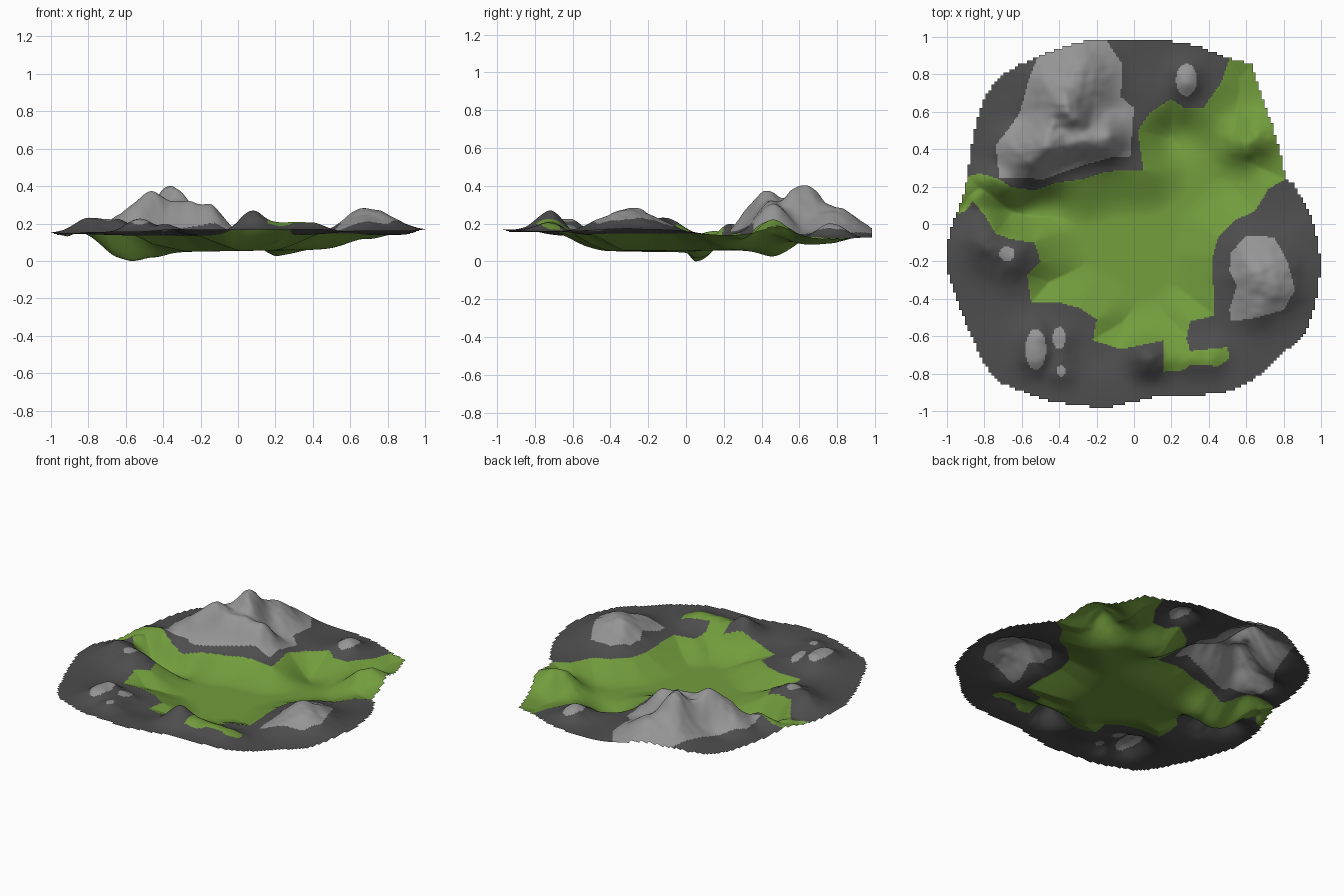
import bpy, bmesh, math
from mathutils import Vector, noise

# --- Map outlines, read from above ---
ISLAND = [(-.20,.99),(.14,.99),(.35,.95),(.47,.90),(.63,.85),(.66,.76),(.70,.64),(.74,.53),(.78,.39),
          (.81,.24),(.85,.22),(.90,.13),(.95,.04),(.99,-.13),(1,-.24),(.97,-.43),(.93,-.56),(.87,-.63),
          (.77,-.71),(.68,-.80),(.57,-.87),(.46,-.91),(.14,-.92),(0,-.95),(-.15,-.985),(-.29,-.97),
          (-.45,-.95),(-.61,-.89),(-.73,-.84),(-.80,-.75),(-.85,-.64),(-.90,-.53),(-.96,-.37),(-1,-.24),
          (-1,-.11),(-.97,0),(-.92,.13),(-.89,.24),(-.87,.40),(-.84,.56),(-.80,.67),(-.73,.78),
          (-.61,.85),(-.48,.91),(-.34,.96)]
MEADOW = [(.52,.92),(.47,.76),(.37,.62),(.27,.62),(.2,.67),(.08,.59),(.02,.5),(.05,.29),(-.15,.28),
          (-.27,.24),(-.42,.22),(-.53,.18),(-.66,.2),(-.72,.24),(-.82,.27),(-.95,.24),(-.96,.05),
          (-.9,.07),(-.86,.12),(-.8,.05),(-.74,-.05),(-.66,-.08),(-.53,-.1),(-.5,-.2),(-.57,-.27),
          (-.55,-.42),(-.4,-.42),(-.29,-.45),(-.2,-.51),(-.22,-.62),(-.07,-.67),(.03,-.65),(.16,-.62),
          (.28,-.61),(.3,-.52),(.43,-.49),(.42,-.18),(.45,-.07),(.54,.02),(.65,.07),(.72,.19),(.83,.25),(.9,.9)]
PATCH = [(.16,-.62),(.28,-.61),(.3,-.68),(.5,-.66),(.51,-.72),(.45,-.76),(.3,-.75),(.27,-.78),(.16,-.79)]
BIG_ROCK = [(-.47,1),(-.16,1),(-.06,.85),(-.07,.68),(0,.62),(-.02,.36),(-.1,.36),(-.25,.32),(-.4,.27),
            (-.48,.24),(-.72,.25),(-.74,.42),(-.61,.59),(-.56,.78)]
SIDE_ROCK = [(.6,-.06),(.75,-.07),(.82,-.2),(.86,-.35),(.8,-.46),(.66,-.5),(.52,-.52),(.51,-.46),
             (.55,-.33),(.51,-.25),(.52,-.15)]
# small bare spots: x, y, radius x, radius y
SPOTS = [(.28,.77,.055,.085),(-.68,-.16,.04,.04),(-.525,-.67,.055,.11),(-.40,-.61,.035,.06),(-.39,-.785,.025,.03)]
# ground level before hills: x, y, z
LEVELS = [(-1,-.2,.13),(-.95,.1,.115),(-.85,.45,.13),(-.6,.85,.12),(0,.98,.105),(.4,.92,.105),(.65,.8,.1),
          (.8,.3,.12),(1,-.2,.145),(.75,-.72,.14),(.3,-.9,.15),(-.2,-.98,.15),(-.7,-.85,.135),
          (.42,-.2,.118),(.3,-.55,.12),(-.2,-.55,.115),(-.53,-.3,.115),(-.5,.19,.12),(.1,.6,.12)]
# hills and dips: segment ax, ay, bx, by, height, spread
HILLS = [(-.53,.39,-.46,.43,.185,.085),(-.46,.43,-.16,.46,.165,.08),(-.36,.61,-.36,.63,.25,.09),
         (-.42,.52,-.3,.54,.165,.09),(-.38,.72,-.3,.78,.15,.13),(-.6,.34,-.62,.4,.09,.08),
         (.69,-.27,.71,-.30,.125,.12),(.62,-.15,.66,-.42,.07,.09),
         (.07,-.72,.09,-.72,.11,.07),(.2,-.70,.4,-.71,.055,.065),
         (-.78,-.1,-.66,-.17,.09,.09),(-.52,-.62,-.52,-.7,.08,.07),(-.40,-.62,-.39,-.78,.045,.06),
         (.28,.76,.28,.79,.07,.06),(.59,.43,.64,.46,.12,.085),(-.8,.2,-.7,.22,.06,.07)]
DIPS = [(-.66,.05,-.60,.06,.055,.075),(-.50,.11,-.45,.11,.06,.075),(.2,.48,.24,.5,.045,.08)]


def seg_dist(x, y, ax, ay, bx, by):
    dx, dy = bx - ax, by - ay
    t = max(0, min(1, ((x - ax) * dx + (y - ay) * dy) / (dx * dx + dy * dy)))
    return math.hypot(x - ax - t * dx, y - ay - t * dy)


def edges(poly):
    return zip(poly, poly[1:] + poly[:1])


def inside(x, y, poly):
    hit = False
    for (ax, ay), (bx, by) in edges(poly):
        if (ay > y) != (by > y) and x < (bx - ax) * (y - ay) / (by - ay) + ax:
            hit = not hit
    return hit


def depth_in(x, y, poly):
    """Distance to the border, zero when outside."""
    if not inside(x, y, poly):
        return 0
    return min(seg_dist(x, y, *a, *b) for a, b in edges(poly))


def swell(x, y, hill):
    return hill[4] * math.exp(-.5 * (seg_dist(x, y, *hill[:4]) / hill[5]) ** 2)


def ground(x, y):
    w = [((x - a) ** 2 + (y - b) ** 2 + .01) ** -1.8 for a, b, _ in LEVELS]
    return sum(k * p[2] for k, p in zip(w, LEVELS)) / sum(w)


def height(x, y):
    # valley floor sinks away from the meadow border and the rim
    t = min(1, min(depth_in(x, y, MEADOW), depth_in(x, y, ISLAND)) / .25)
    s = .5 * t * t * (3 - 2 * t) + .5 * t * (2 - t)
    z = ground(x, y) * (1 - s) + (.034 + .015 * x) * s
    hills = sum(swell(x, y, h) ** 3 for h in HILLS) ** (1 / 3)
    rough = noise.noise(Vector((x * 9, y * 9, 3))) * .6 + noise.noise(Vector((x * 19, y * 19, 7))) * .25
    z += hills * (1 + .22 * rough)
    return z - sum(swell(x, y, d) for d in DIPS)


def colour(x, y):
    if inside(x, y, BIG_ROCK) or inside(x, y, SIDE_ROCK):
        return 2
    if any(((x - a) / c) ** 2 + ((y - b) / d) ** 2 < 1 for a, b, c, d in SPOTS):
        return 2
    return 0 if inside(x, y, MEADOW) or inside(x, y, PATCH) else 1


# --- Terrain sheet: a grid trimmed to the island, refined, coloured and raised ---
bm = bmesh.new()
bmesh.ops.create_grid(bm, x_segments=126, y_segments=126, size=1)
outside = [f for f in bm.faces if not inside(*f.calc_center_median().xy, ISLAND)]
bmesh.ops.delete(bm, geom=outside, context='FACES')
bmesh.ops.subdivide_edges(bm, edges=bm.edges[:], cuts=1, use_grid_fill=True)
for f in bm.faces:
    f.material_index = colour(*f.calc_center_median().xy)
    f.smooth = True
for v in bm.verts:
    v.co.z = height(v.co.x, v.co.y)
low = min(v.co.z for v in bm.verts)
for v in bm.verts:
    v.co.z -= low

mesh = bpy.data.meshes.new("terrain")
bm.to_mesh(mesh)
bm.free()
for name, rgb in (("grass green", (.168, .335, .046)), ("dark rock", (.075, .075, .075)),
                  ("light rock", (.30, .30, .30))):
    m = bpy.data.materials.new(name)
    m.diffuse_color = (*rgb, 1)
    mesh.materials.append(m)
terrain = bpy.data.objects.new("terrain", mesh)
bpy.context.collection.objects.link(terrain)
